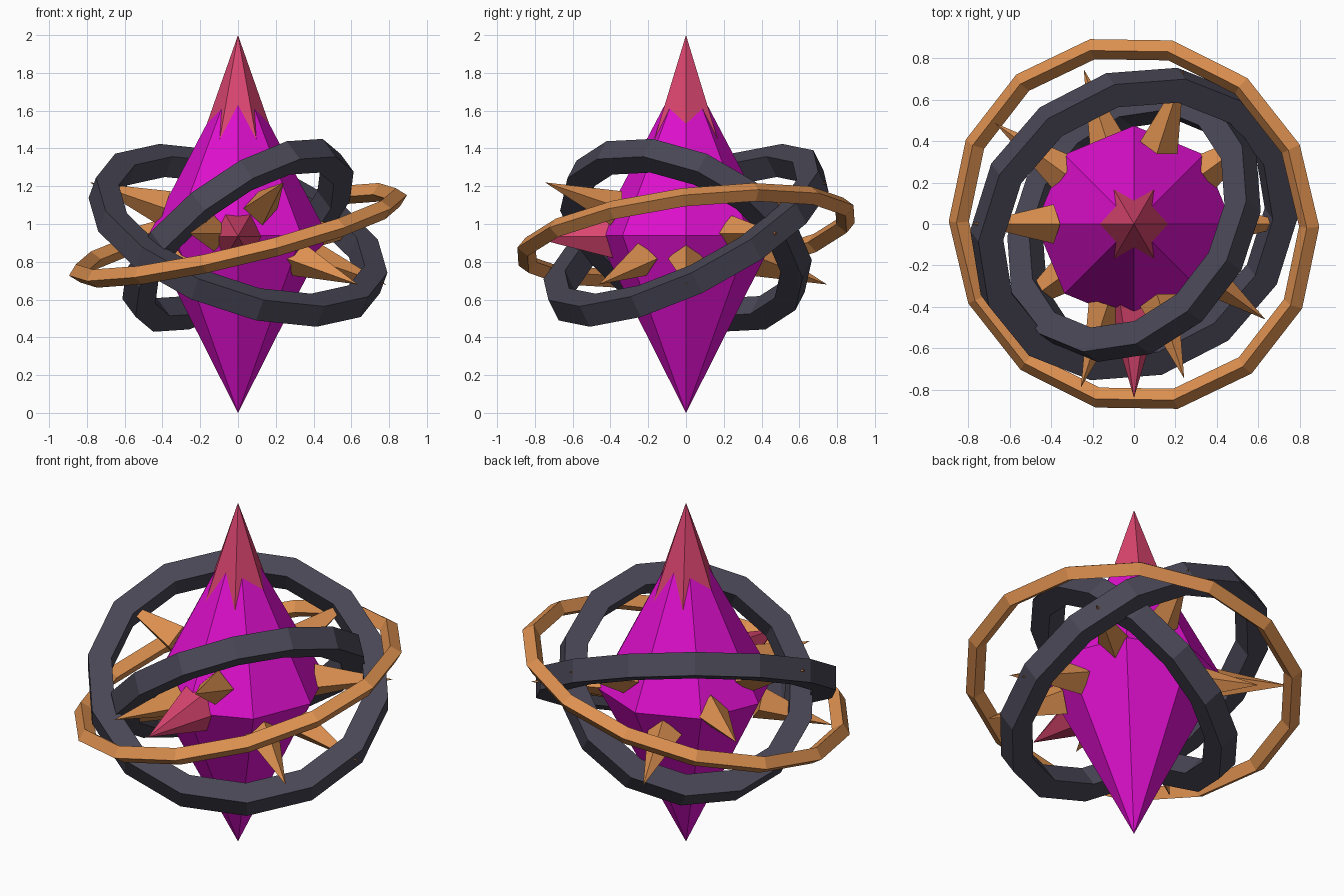
import bpy, bmesh
from math import cos, sin, pi, radians
from mathutils import Vector, Matrix

default = bpy.data.objects.get("Cube")
if default:
    bpy.data.objects.remove(default, do_unlink=True)

CENTER = Vector((0, 0, 0.94))


def material(name, r, g, b):
    m = bpy.data.materials.new(name)
    m.use_nodes = True
    m.diffuse_color = (r, g, b, 1)
    m.node_tree.nodes["Principled BSDF"].inputs["Base Color"].default_value = (r, g, b, 1)
    return m


magenta = material("crystal magenta", 0.74, 0.005, 0.62)
pink = material("tip pink", 0.70, 0.06, 0.16)
copper = material("copper", 0.72, 0.28, 0.08)
iron = material("dark iron", 0.065, 0.062, 0.09)


def finish(bm, name, mat):
    bmesh.ops.recalc_face_normals(bm, faces=bm.faces)
    mesh = bpy.data.meshes.new(name)
    bm.to_mesh(mesh)
    bm.free()
    mesh.materials.append(mat)
    obj = bpy.data.objects.new(name, mesh)
    bpy.context.collection.objects.link(obj)
    return obj


def cone(name, mat, sides, radius, base, tip):
    """Pyramid from a base centre to a tip, first corner kept upright or on +x."""
    axis = tip - base
    bm = bmesh.new()
    bmesh.ops.create_cone(bm, cap_ends=True, segments=sides, radius1=radius,
                          radius2=0, depth=axis.length)
    bmesh.ops.remove_doubles(bm, verts=bm.verts, dist=0.0001)
    turn = axis.to_track_quat('Z', 'Y').to_matrix().to_4x4()
    spin = Matrix.Rotation(pi / 2, 4, 'Z')
    bm.transform(Matrix.Translation((base + tip) / 2) @ turn @ spin)
    return finish(bm, name, mat)


def ring(name, mat, normal, radius, tube, start, sides=14):
    """Faceted hoop with a four-cornered section."""
    bm = bmesh.new()
    loops = []
    for i in range(sides):
        a = 2 * pi * i / sides
        loop = []
        for k in range(4):
            t = start + k * pi / 2
            r = radius + tube * cos(t)
            loop.append(bm.verts.new((r * cos(a), r * sin(a), tube * sin(t))))
        loops.append(loop)
    for i in range(sides):
        p, q = loops[i], loops[(i + 1) % sides]
        for k in range(4):
            j = (k + 1) % 4
            bm.faces.new((p[k], q[k], q[j], p[j]))
    turn = Vector((0, 0, 1)).rotation_difference(Vector(normal)).to_matrix().to_4x4()
    bm.transform(Matrix.Translation(CENTER) @ turn)
    return finish(bm, name, mat)


# Eight-sided double pyramid body
bm = bmesh.new()
top = bm.verts.new((0, 0, 1.845))
bottom = bm.verts.new((0, 0, 0))
belt = [bm.verts.new((0.475 * cos(i * pi / 4), 0.475 * sin(i * pi / 4), CENTER.z))
        for i in range(8)]
for i in range(8):
    a, b = belt[i], belt[(i + 1) % 8]
    bm.faces.new((a, b, top))
    bm.faces.new((b, a, bottom))
finish(bm, "crystal_body", magenta)

# Pink caps on the top and the front
cone("top_tip", pink, 6, 0.211, Vector((0, 0, 1.4)), Vector((0, 0, 2)))
cone("front_spike", pink, 6, 0.135, Vector((0, -0.38, 0.935)), Vector((0, -0.84, 0.935)))

# Ten spikes around the belt, leaning down, level and up in turn
for i in range(10):
    a = radians(36 * i)
    lean = radians((-19, 0, 19)[i % 3])
    d = Vector((cos(a) * cos(lean), sin(a) * cos(lean), sin(lean)))
    c = Vector((0, 0, 0.95))
    cone(f"spike_{i + 1}", copper, 4, 0.095, c + d * 0.41, c + d * 0.83)

# Crossing hoops
ring("outer_ring", copper, (-0.24, -0.13, 1), 0.87, 0.05, 0)
ring("middle_ring", iron, (0.31, -0.43, 0.85), 0.75, 0.09, pi / 4)
ring("inner_ring", iron, (-0.55, 0.387, 0.74), 0.635, 0.09, pi / 4)
